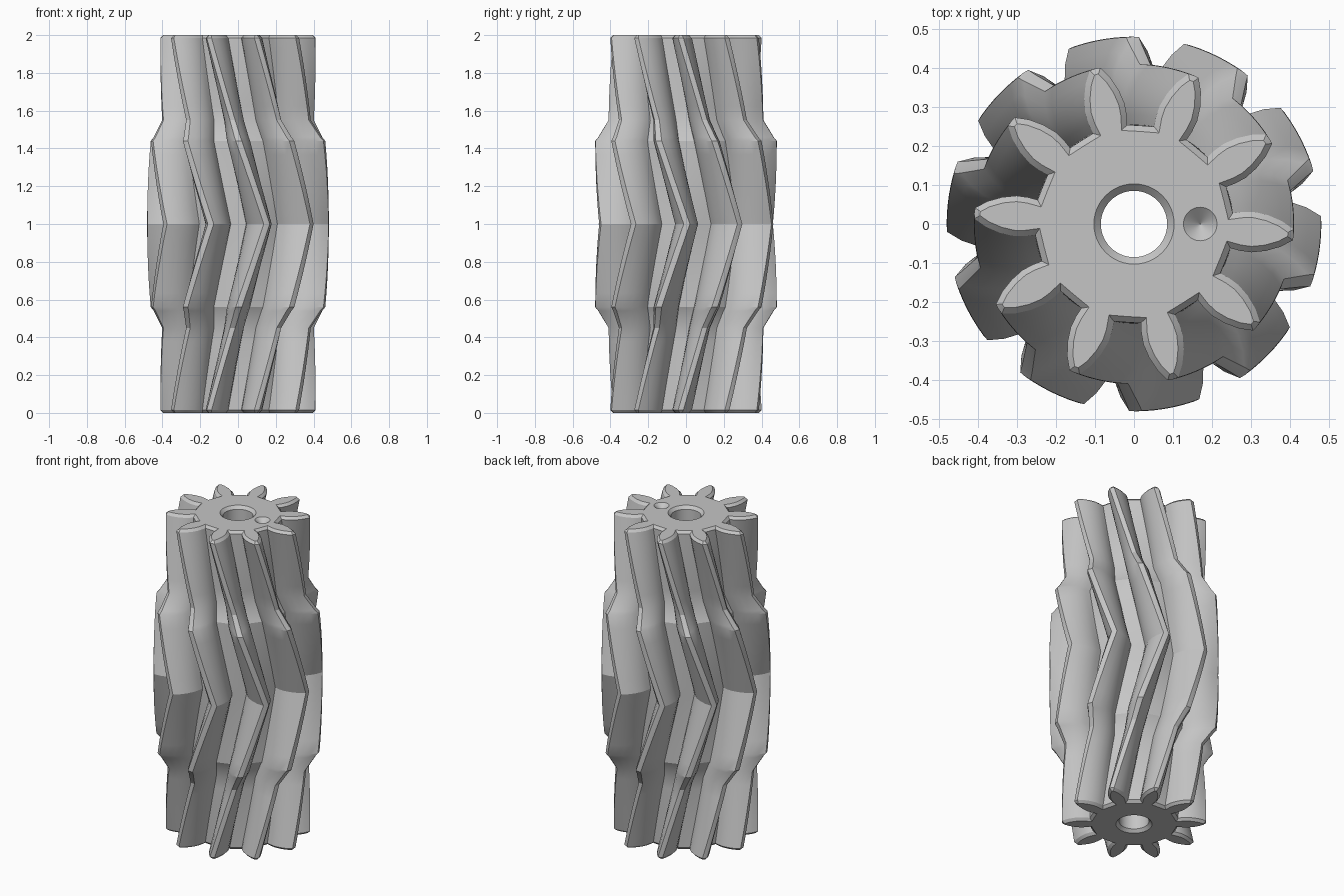
import bpy, bmesh, math
from mathutils import Matrix

cube = bpy.data.objects.get("Cube")
if cube:
    bpy.data.objects.remove(cube, do_unlink=True)

TEETH = 10
CHAMFER = 0.015
# Half tooth: (radius, half width), from root to tip
FLANK = [(.255, .045), (.28, .05), (.31, .052), (.345, .046), (.38, .033), (.41, .014)]
# Upper half of the body: (height above the middle, profile scale)
STEPS = [(0, 1.17), (.44, 1.17), (.46, 1.13), (.55, 1.0), (1 - CHAMFER, 1.0)]

steel = bpy.data.materials.new("grey_steel")
steel.use_nodes = True
steel.diffuse_color = (.56, .56, .56, 1)
steel.node_tree.nodes["Principled BSDF"].inputs["Base Color"].default_value = (.56, .56, .56, 1)


def gear_profile():
    """Closed outline as (radius, angle) pairs."""
    half = [(r, math.asin(w / r)) for r, w in FLANK]
    tooth = [(r, -a) for r, a in half] + [(.411, 0)] + half[::-1]
    pitch = math.tau / TEETH
    tooth.append((.253, pitch / 2))
    return [(r, a + i * pitch) for i in range(TEETH) for r, a in tooth]


def body_levels():
    """Heights and scales, mirrored about the middle."""
    upper = []
    for (h0, s0), (h1, s1) in zip(STEPS, STEPS[1:]):
        n = max(1, round((h1 - h0) / .07))
        upper += [(h0 + (h1 - h0) * k / n, s0 + (s1 - s0) * k / n) for k in range(n)]
    upper.append(STEPS[-1])
    return [(1 - h, s) for h, s in upper[:0:-1]] + [(1 + h, s) for h, s in upper]


def make_object(name, bm):
    bmesh.ops.recalc_face_normals(bm, faces=bm.faces)
    mesh = bpy.data.meshes.new(name)
    bm.to_mesh(mesh)
    bm.free()
    mesh.materials.append(steel)
    obj = bpy.data.objects.new(name, mesh)
    bpy.context.collection.objects.link(obj)
    return obj


# Herringbone body: the outline twists up to the middle and back again
bm = bmesh.new()
profile = gear_profile()
rings = []
for z, scale in body_levels():
    twist = math.radians(-4.5 + 41 * (1 - abs(z - 1)))
    rings.append([bm.verts.new((scale * r * math.cos(a + twist),
                                scale * r * math.sin(a + twist), z)) for r, a in profile])
count = len(profile)
for low, high in zip(rings, rings[1:]):
    for i in range(count):
        j = (i + 1) % count
        bm.faces.new((low[i], low[j], high[j], high[i]))
caps = [bm.faces.new(rings[0][::-1]), bm.faces.new(rings[-1])]
bm.normal_update()

# Chamfered ends
for cap, z in zip(caps, (0, 2)):
    bmesh.ops.inset_region(bm, faces=[cap], thickness=CHAMFER, use_even_offset=True)
    for v in cap.verts:
        v.co.z = z
gear = make_object("herringbone_gear", bm)


def lathe_cutter(name, outline, x):
    """Solid of revolution from (radius, z) pairs, closed at both ends."""
    bm = bmesh.new()
    sides = 48
    loops = [[bm.verts.new((x + r * math.cos(math.tau * i / sides),
                            r * math.sin(math.tau * i / sides), z))
              for i in range(sides)] for r, z in outline]
    for a, b in zip(loops, loops[1:]):
        for i in range(sides):
            j = (i + 1) % sides
            bm.faces.new((a[i], a[j], b[j], b[i]))
    bm.faces.new(loops[0][::-1])
    bm.faces.new(loops[-1])
    obj = make_object(name, bm)
    obj.hide_render = True
    return obj


# Through bore with countersunk mouths, and a conical dimple in the top
bore = lathe_cutter("bore_cutter", [(.123, -.02), (.085, .018), (.085, 1.982), (.123, 2.02)], 0)
dimple = lathe_cutter("dimple_cutter", [(.001, 1.965), (.043, 2), (.055, 2.01)], .17)

bpy.context.view_layer.objects.active = gear
for cutter in (bore, dimple):
    mod = gear.modifiers.new(cutter.name, "BOOLEAN")
    mod.operation = "DIFFERENCE"
    mod.solver = "EXACT"
    mod.object = cutter
    bpy.ops.object.modifier_apply(modifier=mod.name)
    bpy.data.objects.remove(cutter, do_unlink=True)

# Smooth flanks with crisp edges
bpy.ops.object.select_all(action="DESELECT")
gear.select_set(True)
bpy.ops.object.shade_smooth_by_angle(angle=math.radians(24))
